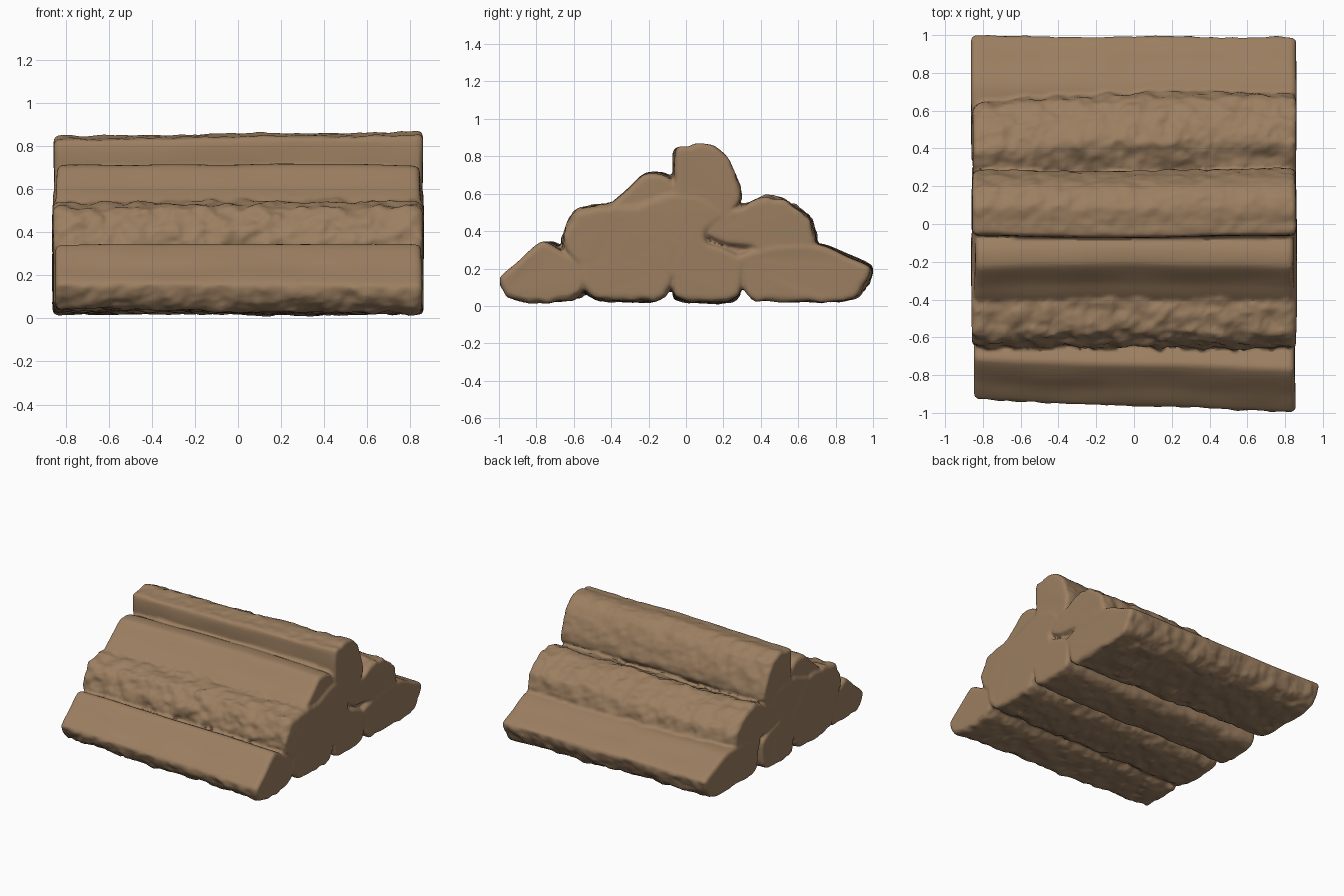
import bpy
import bmesh
from mathutils import Vector, noise

cube = bpy.data.objects.get("Cube")
if cube:
    bpy.data.objects.remove(cube, do_unlink=True)

# Single wood colour
wood = bpy.data.materials.new("brown wood")
wood.use_nodes = True
COLOUR = (0.33, 0.21, 0.118, 1)
wood.diffuse_color = COLOUR
shader = wood.node_tree.nodes["Principled BSDF"]
shader.inputs["Base Color"].default_value = COLOUR
shader.inputs["Roughness"].default_value = 0.9

HALF = 0.855
STEPS = 70
SUBDIV = 7
logs = []


def smooth_loop(points):
    """Closed curve through the corners, fairly tight so split edges stay crisp."""
    pts = [Vector(p) for p in points]
    n = len(pts)
    loop = []
    for i in range(n):
        a, b, c, d = (pts[(i + k) % n] for k in (-1, 0, 1, 2))
        ta, tb = (c - a) * 0.35, (d - b) * 0.35
        limit = (c - b).length
        ta = ta.normalized() * min(ta.length, limit)
        tb = tb.normalized() * min(tb.length, limit)
        for k in range(SUBDIV):
            t = k / SUBDIV
            s = t * t * (3 - 2 * t)
            loop.append(b * (1 - s) + c * s
                        + ta * (t * (1 - t) ** 2) - tb * (t * t * (1 - t)))
    return loop


def outward_normals(loop):
    n = len(loop)
    area = sum(loop[i].cross(loop[(i + 1) % n]) for i in range(n))
    sign = 1 if area > 0 else -1
    result = []
    for i in range(n):
        t = loop[(i + 1) % n] - loop[i - 1]
        result.append(Vector((t.y, -t.x)).normalized() * sign)
    return result


def split_log(name, profile, bark_side, bark=0.016, shift=(0, 0), scale=1.0,
              half=HALF, bow=0.0):
    """Sweep a (y, z) profile along x; bark_side is the direction of the rough face.
    shift and scale change the section towards the -x end, bow bends the middle in y."""
    loop = smooth_loop(profile)
    normals = outward_normals(loop)
    centre = sum(loop, Vector((0, 0))) / len(loop)
    rough = Vector(bark_side).normalized()
    seed = len(logs) * 7.3
    # Stations along the log, with the rims rounded over
    rim = [(0, 0.022), (0.006, 0.01), (0.018, 0.002)]
    stations = [(-half + d, inset) for d, inset in rim]
    inner = half - 0.035
    stations += [(-inner + 2 * inner * i / STEPS, 0) for i in range(STEPS + 1)]
    stations += [(half - d, inset) for d, inset in reversed(rim)]

    bm = bmesh.new()
    rings = []
    for x, inset in stations:
        t = (half - x) / (2 * half)
        size = 1 + (scale - 1) * t
        move = Vector(shift) * t + Vector((bow * 4 * t * (1 - t), 0))
        move += Vector((noise.noise((x * 1.5, seed, 0)),
                        noise.noise((x * 1.5, seed, 5)))) * 0.008
        ring = []
        for p, nrm in zip(loop, normals):
            q = centre + (p - centre) * size + move
            weight = min(1, max(0, nrm.dot(rough) * 1.6))
            grain = noise.noise((x * 3, q.x * 7 + seed, q.y * 7)) * 0.006
            lumps = noise.fractal((x * 12, q.x * 13 + seed, q.y * 13), 0.8, 2.1, 3)
            q = q + nrm * (grain + bark * weight * lumps - inset)
            skew = noise.noise((q.x * 3, q.y * 3, x)) * 0.008
            ring.append(bm.verts.new((x + skew, q.x, max(q.y, 0.002))))
        rings.append(ring)
    n = len(loop)
    for a, b in zip(rings, rings[1:]):
        for i in range(n):
            j = (i + 1) % n
            bm.faces.new((a[i], a[j], b[j], b[i]))
    bm.faces.new(rings[0])
    bm.faces.new(rings[-1])
    bmesh.ops.recalc_face_normals(bm, faces=bm.faces)
    mesh = bpy.data.meshes.new(name)
    bm.to_mesh(mesh)
    bm.free()
    mesh.materials.append(wood)
    obj = bpy.data.objects.new(name, mesh)
    bpy.context.collection.objects.link(obj)
    logs.append(obj)


# Bottom row, front to back
split_log("front_bottom_log",
          [(-0.995, 0.15), (-0.9, 0.235), (-0.77, 0.345), (-0.67, 0.3), (-0.53, 0.22),
           (-0.55, 0.09), (-0.62, 0.03), (-0.9, 0.025), (-0.965, 0.07)],
          (-0.3, -1), shift=(0.05, 0.01), scale=0.93, half=0.85)
split_log("front_inner_log",
          [(-0.57, 0.16), (-0.535, 0.07), (-0.45, 0.03), (-0.18, 0.025), (-0.11, 0.06),
           (-0.075, 0.14), (-0.05, 0.36), (-0.34, 0.46), (-0.6, 0.38)],
          (0, -1), bark=0.014, half=0.86)
# Middle log, reaching up between its neighbours
split_log("centre_log",
          [(-0.1, 0.16), (-0.06, 0.05), (0.02, 0.025), (0.22, 0.025), (0.29, 0.07),
           (0.31, 0.24), (0.22, 0.3), (0.12, 0.335), (0.11, 0.385), (0.2, 0.48),
           (0.1, 0.58), (-0.1, 0.6), (-0.4, 0.47), (-0.45, 0.3)],
          (0, -1), bark=0.01, half=0.86)
split_log("back_bottom_log",
          [(0.295, 0.2), (0.32, 0.06), (0.42, 0.03), (0.82, 0.025), (0.93, 0.07),
           (0.985, 0.2), (0.85, 0.27), (0.7, 0.33), (0.46, 0.33), (0.27, 0.27)],
          (0.2, -1), shift=(0.03, 0.01), scale=0.95, half=0.86)
# Short core closing the crevice behind the ends
split_log("hidden_core_log",
          [(0.05, 0.2), (0.56, 0.2), (0.56, 0.38), (0.25, 0.44), (0.05, 0.48)],
          (0, -1), bark=0, half=0.82)

# Second row
split_log("front_middle_log",
          [(-0.66, 0.33), (-0.64, 0.43), (-0.58, 0.51), (-0.43, 0.54), (-0.25, 0.54),
           (-0.12, 0.38), (-0.3, 0.24), (-0.57, 0.22)],
          (-1, 0.7), bark=0.02, shift=(0.015, 0), half=0.86)
split_log("back_middle_log",
          [(0.11, 0.385), (0.17, 0.49), (0.31, 0.545), (0.43, 0.59), (0.56, 0.55),
           (0.66, 0.47), (0.69, 0.34), (0.6, 0.22), (0.42, 0.24), (0.36, 0.31),
           (0.21, 0.33)],
          (0.6, 1), bark=0.016, shift=(-0.055, -0.03), bow=0.03)

# Upper logs
split_log("front_upper_log",
          [(-0.43, 0.51), (-0.33, 0.61), (-0.23, 0.705), (-0.14, 0.71), (-0.07, 0.67),
           (0, 0.53), (-0.12, 0.4), (-0.32, 0.4)],
          (0, -1), bark=0.008, half=0.845, bow=0.015)
split_log("top_log",
          [(-0.06, 0.48), (-0.055, 0.68), (-0.05, 0.84), (0.02, 0.86), (0.11, 0.87),
           (0.21, 0.82), (0.275, 0.7), (0.3, 0.57), (0.18, 0.46)],
          (0.9, 0.7), bark=0.011, shift=(-0.01, -0.022), scale=0.97, bow=-0.01)

# Fuse the logs into one solid stack with soft seams
bpy.ops.object.select_all(action="DESELECT")
for obj in logs:
    obj.select_set(True)
stack = logs[0]
bpy.context.view_layer.objects.active = stack
bpy.ops.object.join()
stack.name = stack.data.name = "firewood_stack"
fuse = stack.modifiers.new("fuse", "REMESH")
fuse.mode = "VOXEL"
fuse.voxel_size = 0.012
bpy.ops.object.modifier_apply(modifier=fuse.name)
bpy.ops.object.shade_smooth_by_angle(angle=0.9)
